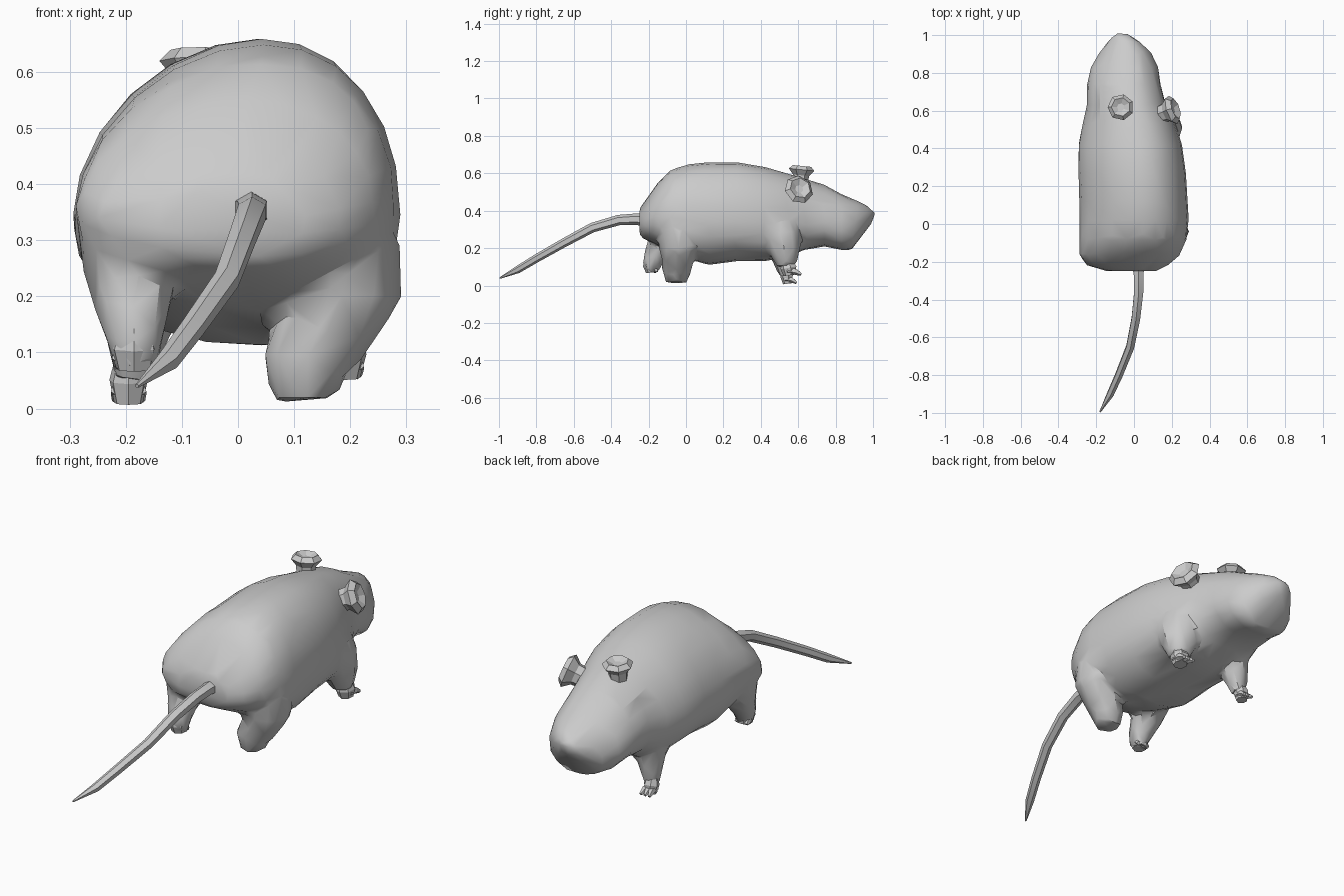
import bpy, bmesh, math
from mathutils import Vector

default_cube = bpy.data.objects.get("Cube")
if default_cube:
    bpy.data.objects.remove(default_cube, do_unlink=True)

grey = bpy.data.materials.new("plain_grey")
grey.use_nodes = True
grey.diffuse_color = (0.6, 0.6, 0.6, 1)
grey.node_tree.nodes["Principled BSDF"].inputs["Base Color"].default_value = (0.6, 0.6, 0.6, 1)


def skin(bm, rings):
    """Bridge a list of rings into a closed shell."""
    loops = [[bm.verts.new(p) for p in ring] for ring in rings]
    count = len(loops[0])
    for a, b in zip(loops, loops[1:]):
        for i in range(count):
            j = (i + 1) % count
            bm.faces.new((a[i], a[j], b[j], b[i]))
    bm.faces.new(loops[0][::-1])
    bm.faces.new(loops[-1])


def tube(bm, path, sides=8, axis=None):
    """Shell along a path of (x, y, z, radius)."""
    centres = [Vector(p[:3]) for p in path]
    rings = []
    for i, centre in enumerate(centres):
        ahead = centres[min(i + 1, len(path) - 1)]
        behind = centres[max(i - 1, 0)]
        tangent = Vector(axis).normalized() if axis else (ahead - behind).normalized()
        u = tangent.cross(Vector((0, 1, 0) if axis else (1, 0, 0))).normalized()
        v = tangent.cross(u)
        ring = []
        for k in range(sides):
            angle = math.tau * k / sides
            ring.append(centre + path[i][3] * (u * math.cos(angle) + v * math.sin(angle)))
        rings.append(ring)
    skin(bm, rings)


def finish(name, bm, angle):
    bmesh.ops.recalc_face_normals(bm, faces=bm.faces[:])
    mesh = bpy.data.meshes.new(name)
    bm.to_mesh(mesh)
    bm.free()
    mesh.materials.append(grey)
    obj = bpy.data.objects.new(name, mesh)
    bpy.context.collection.objects.link(obj)
    bpy.ops.object.select_all(action='DESELECT')
    obj.select_set(True)
    bpy.context.view_layer.objects.active = obj
    if angle:
        bpy.ops.object.shade_smooth_by_angle(angle=math.radians(angle))
    return obj


def body_ring(y, left, right, bottom, top, lean, sides=24):
    """Lopsided oval section: the ridge sits toward +x, the widest point is low."""
    ridge = (left + right) / 2 + (right - left) * 0.08
    middle_z = bottom + (top - bottom) * 0.40
    ring = []
    for k in range(sides):
        c, s = math.cos(math.tau * k / sides), math.sin(math.tau * k / sides)
        side = right - ridge if c > 0 else ridge - left
        reach = top - middle_z if s > 0 else middle_z - bottom
        power = 1.08 if s > 0 and c < 0 else 0.92
        x = ridge + side * math.copysign(abs(c) ** power, c)
        z = middle_z + reach * math.copysign(abs(s) ** power, s)
        ring.append((x, y + lean * (z - middle_z), z))
    return ring


# Torso and head: y, left, right, bottom, top, lean
sections = [
    (-0.25, -0.15, 0.12, 0.27, 0.41, 0),
    (-0.22, -0.25, 0.18, 0.25, 0.47, 0.1),
    (-0.17, -0.29, 0.24, 0.23, 0.55, 0.1),
    (-0.08, -0.29, 0.28, 0.18, 0.62, 0),
    (0.02, -0.29, 0.29, 0.14, 0.65, 0),
    (0.12, -0.29, 0.285, 0.11, 0.66, 0),
    (0.27, -0.295, 0.275, 0.13, 0.66, 0),
    (0.42, -0.295, 0.255, 0.13, 0.635, 0),
    (0.54, -0.27, 0.215, 0.15, 0.60, 0),
    (0.63, -0.25, 0.17, 0.19, 0.575, 0),
    (0.74, -0.25, 0.14, 0.21, 0.54, 0),
    (0.83, -0.23, 0.13, 0.19, 0.49, 0),
    (0.90, -0.19, 0.095, 0.19, 0.45, 0.15),
    (0.95, -0.15, 0.04, 0.25, 0.42, 0.3),
    (1.0, -0.11, -0.03, 0.33, 0.39, 0.4),
]
bm = bmesh.new()
skin(bm, [body_ring(*s) for s in sections])

# Haunches and upper legs, fused with the torso
tube(bm, [(0.17, -0.04, 0.40, 0.07), (0.18, -0.04, 0.30, 0.11), (0.185, -0.04, 0.21, 0.11),
          (0.15, -0.045, 0.13, 0.085), (0.115, -0.05, 0.08, 0.08), (0.12, -0.05, 0.015, 0.06)], 8)
tube(bm, [(-0.18, -0.09, 0.38, 0.07), (-0.19, -0.11, 0.29, 0.10), (-0.19, -0.14, 0.20, 0.075),
          (-0.185, -0.18, 0.13, 0.055), (-0.18, -0.19, 0.07, 0.04)], 8)
tube(bm, [(0.13, 0.49, 0.36, 0.09), (0.15, 0.51, 0.26, 0.11), (0.17, 0.53, 0.18, 0.085),
          (0.18, 0.54, 0.10, 0.05)], 8)
tube(bm, [(-0.15, 0.48, 0.33, 0.09), (-0.16, 0.50, 0.23, 0.09), (-0.18, 0.52, 0.14, 0.06),
          (-0.19, 0.53, 0.05, 0.035)], 8)
body = finish("body_and_legs", bm, 0)
remesh = body.modifiers.new("fuse", 'REMESH')
remesh.mode = 'VOXEL'
remesh.voxel_size = 0.018
smooth = body.modifiers.new("soften", 'SMOOTH')
smooth.factor, smooth.iterations = 0.5, 3
decimate = body.modifiers.new("facet", 'DECIMATE')
decimate.ratio = 0.05
for modifier in (remesh, smooth, decimate):
    bpy.ops.object.modifier_apply(modifier=modifier.name)
bpy.ops.object.shade_smooth_by_angle(angle=math.radians(35))

# Tail
bm = bmesh.new()
tube(bm, [(0.02, -0.19, 0.35, 0.04), (0.025, -0.27, 0.355, 0.03), (0.025, -0.36, 0.35, 0.028),
          (0.01, -0.50, 0.31, 0.026), (-0.02, -0.65, 0.23, 0.024), (-0.08, -0.80, 0.145, 0.022),
          (-0.125, -0.90, 0.085, 0.02), (-0.18, -0.995, 0.04, 0.004)], 6)
finish("tail", bm, 30)

# Ears: stalk, flared rim and hollow cup
for name, root, axis, size in (("left_ear", (0.12, 0.575, 0.48), (0.85, 0.3, 0.35), 1.15),
                               ("right_ear", (-0.07, 0.61, 0.54), (0, 0.1, 1), 1)):
    bm = bmesh.new()
    direction = Vector(axis).normalized()
    steps = ((0, 0.04), (0.05, 0.045), (0.08, 0.07), (0.1, 0.05), (0.085, 0.02))
    tube(bm, [(*(Vector(root) + direction * d * size), r * size) for d, r in steps], 7, axis)
    finish(name, bm, 0)


def paw(name, x, y, z, width, length, toe):
    """Blocky paw with three short toes pointing forward."""
    bm = bmesh.new()
    tube(bm, [(x, y, z + 0.09, width * 0.7), (x, y + 0.01, z + 0.05, width),
              (x, y + 0.015, z + 0.01, width * 0.75)], 7)
    for side in (-1, 0, 1):
        start = x + side * width * 0.5
        tube(bm, [(start, y, z + 0.035, toe),
                  (start, y + length * 0.6, z + 0.03, toe),
                  (start + side * 0.005, y + length, z + 0.015, toe * 0.5)], 5)
    finish(name, bm, 0)


# Paws, the left back one being a plain stump of its leg
paw("left_front_paw", 0.185, 0.54, 0.045, 0.045, 0.075, 0.018)
paw("right_front_paw", -0.195, 0.53, 0.0, 0.035, 0.06, 0.015)
paw("right_back_paw", -0.185, -0.195, 0.06, 0.045, 0.04, 0.018)
